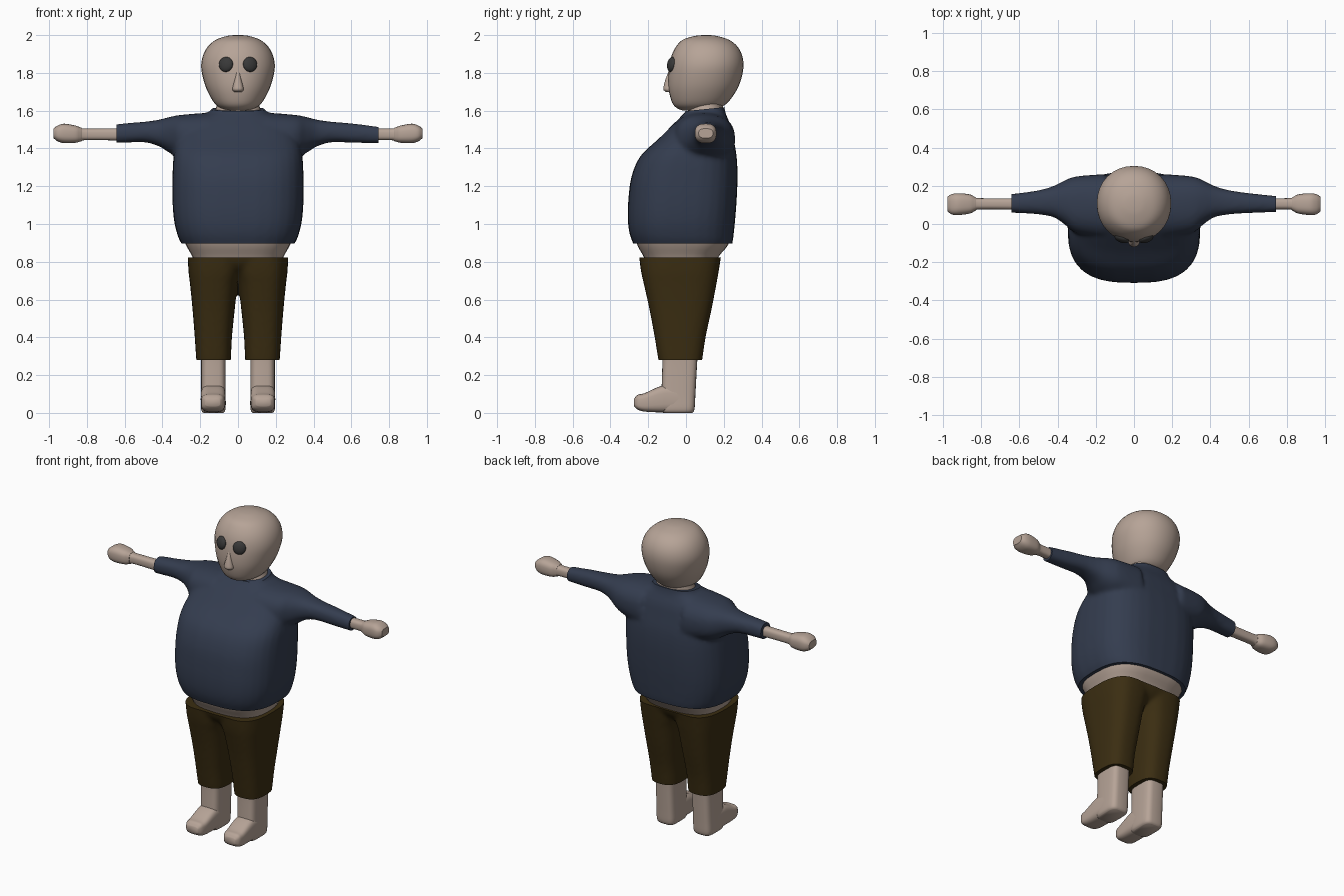
import bpy, bmesh, math
from mathutils import Vector

if "Cube" in bpy.data.objects:
    bpy.data.objects.remove(bpy.data.objects["Cube"])


def material(name, rgb):
    m = bpy.data.materials.new(name)
    m.diffuse_color = (*rgb, 1)
    m.use_nodes = True
    m.node_tree.nodes["Principled BSDF"].inputs["Base Color"].default_value = m.diffuse_color
    return m


SKIN = material("skin", (0.47, 0.37, 0.31))
NAVY = material("navy", (0.034, 0.046, 0.078))
BROWN = material("brown", (0.044, 0.027, 0.006))
DARK = material("dark", (0.04, 0.04, 0.04))


def spline(rows, steps):
    """Catmull-Rom interpolation through the ring rows."""
    out = []
    for i in range(len(rows) - 1):
        p = [rows[max(0, min(len(rows) - 1, i + k))] for k in (-1, 0, 1, 2)]
        for s in range(steps):
            t = s / steps
            out.append([b + 0.5 * t * (c - a + t * (2*a - 5*b + 4*c - d + t * (3*(b - c) + d - a)))
                        for a, b, c, d in zip(*p)])
    return out + [list(rows[-1])]


def loft(bm, axis, rows, n=2.5, side=1, steps=4, segs=32):
    """Capped loft; each row is (position on axis, a0, a1, b0, b1)."""
    rings = []
    for t, a0, a1, b0, b1 in spline(rows, steps):
        ring = []
        for k in range(segs):
            th = math.tau * k / segs
            c, s = math.cos(th), math.sin(th)
            a = (a0 + a1) / 2 + (a1 - a0) / 2 * math.copysign(abs(c) ** (2 / n), c)
            b = (b0 + b1) / 2 + (b1 - b0) / 2 * math.copysign(abs(s) ** (2 / n), s)
            x, y, z = {"x": (t, a, b), "y": (a, t, b), "z": (a, b, t)}[axis]
            ring.append(bm.verts.new((x * side, y, z)))
        rings.append(ring)
    for r, q in zip(rings, rings[1:]):
        for k in range(segs):
            j = (k + 1) % segs
            bm.faces.new((r[k], r[j], q[j], q[k]))
    bm.faces.new(rings[0])
    bm.faces.new(rings[-1])


def finish(name, bm, mat, angle=45):
    bmesh.ops.recalc_face_normals(bm, faces=bm.faces[:])
    me = bpy.data.meshes.new(name)
    bm.to_mesh(me)
    bm.free()
    ob = bpy.data.objects.new(name, me)
    bpy.context.collection.objects.link(ob)
    me.materials.append(mat)
    bpy.ops.object.select_all(action="DESELECT")
    ob.select_set(True)
    bpy.context.view_layer.objects.active = ob
    bpy.ops.object.shade_smooth_by_angle(angle=math.radians(angle))
    return ob


def garment(name, bm, mat, cuts):
    """Fuse overlapping lofts into one cloth surface and trim it at the hems."""
    ob = finish(name + "_raw", bm, mat)
    rm = ob.modifiers.new("fuse", "REMESH")
    rm.mode, rm.voxel_size = "VOXEL", 0.012
    sm = ob.modifiers.new("soften", "SMOOTH")
    sm.factor, sm.iterations = 0.5, 8
    dg = bpy.context.evaluated_depsgraph_get()
    dg.update()
    ev = ob.evaluated_get(dg)
    out = bmesh.new()
    out.from_mesh(ev.to_mesh())
    ev.to_mesh_clear()
    bpy.data.objects.remove(ob)
    for co, no in cuts:
        bmesh.ops.bisect_plane(out, geom=out.verts[:] + out.edges[:] + out.faces[:],
                               plane_co=co, plane_no=no, clear_outer=True)
        bmesh.ops.holes_fill(out, edges=[e for e in out.edges if e.is_boundary], sides=0)
    return finish(name, out, mat)


def sym(rows):
    """Rows (z, half width, y0, y1) to symmetric loft rows."""
    return [(z, -w, w, y0, y1) for z, w, y0, y1 in rows]


# Shirt: torso plus sleeves
bm = bmesh.new()
loft(bm, "z", sym([(.80, .24, -.24, .22), (.90, .302, -.281, .246), (.95, .323, -.299, .253),
                   (1.02, .339, -.308, .26), (1.12, .347, -.306, .268), (1.25, .347, -.289, .273),
                   (1.36, .341, -.241, .268), (1.45, .32, -.146, .252), (1.52, .28, -.076, .237),
                   (1.57, .21, -.026, .216), (1.60, .145, 0, .206), (1.66, .12, .02, .2)]), n=2.8)
for s in (1, -1):
    loft(bm, "x", [(.15, -.08, .262, 1.30, 1.59), (.30, -.05, .25, 1.345, 1.578),
                   (.36, -.005, .23, 1.375, 1.567), (.42, .035, .20, 1.412, 1.552),
                   (.50, .05, .177, 1.433, 1.541), (.62, .058, .16, 1.429, 1.531),
                   (.80, .063, .142, 1.428, 1.507)], n=2.4, side=s)
garment("shirt", bm, NAVY, [((0, 0, .897), (0, 0, -1)), ((0, .1, 1.608), (0, -.1, 1)),
                            ((.745, 0, 0), (1, 0, 0)), ((-.642, 0, 0), (-1, 0, 0))])

# Trousers: two legs joined at the hip
bm = bmesh.new()
loft(bm, "z", sym([(.70, .12, -.10, .05), (.76, .225, -.21, .145), (.82, .264, -.248, .185),
                   (.90, .27, -.26, .2)]), n=2.7)
for s in (1, -1):
    loft(bm, "z", [(.20, .046, .213, -.125, .07), (.28, .038, .221, -.146, .086),
                   (.40, .032, .229, -.166, .104), (.55, .017, .241, -.194, .136),
                   (.68, .001, .254, -.223, .161), (.76, -.02, .263, -.24, .175),
                   (.90, -.03, .269, -.257, .197)], n=2.8, side=s)
garment("trousers", bm, BROWN, [((0, 0, .823), (0, 0, 1)), ((0, 0, .28), (0, 0, -1))])

# Belly between shirt and trousers
bm = bmesh.new()
loft(bm, "z", sym([(.78, .225, -.205, .155), (.83, .243, -.226, .175), (.90, .28, -.262, .228),
                   (1.0, .31, -.28, .24)]), n=2.8)
finish("belly", bm, SKIN)

# Head and neck
bm = bmesh.new()
loft(bm, "z", sym([(1.602, .05, -.02, .12), (1.613, .09, -.047, .17), (1.64, .125, -.072, .218),
                   (1.70, .16, -.09, .263), (1.76, .182, -.095, .29), (1.83, .195, -.09, .304),
                   (1.89, .186, -.077, .298), (1.94, .159, -.052, .272), (1.975, .117, -.018, .228),
                   (1.995, .06, .045, .165), (2.0, .02, .09, .125)]), n=2.1)
finish("head", bm, SKIN)
bm = bmesh.new()
loft(bm, "z", sym([(1.53, .15, -.01, .2), (1.60, .122, .012, .197), (1.64, .112, .02, .197),
                   (1.70, .115, .03, .21)]), n=2.2)
finish("neck", bm, SKIN)

# Nose wedge
bm = bmesh.new()
loft(bm, "z", sym([(1.70, .022, -.108, -.06), (1.712, .03, -.12, -.06), (1.735, .026, -.117, -.06),
                   (1.77, .017, -.107, -.06), (1.81, .01, -.092, -.06)]), n=2.2, segs=16)
finish("nose", bm, SKIN)

for s, tag in ((1, "left"), (-1, "right")):
    # Eyes
    bm = bmesh.new()
    bmesh.ops.create_uvsphere(bm, u_segments=24, v_segments=16, radius=1)
    eye = finish(tag + "_eye", bm, DARK)
    eye.scale = (.039, .02, .04)
    eye.location = (.064 * s, -.077, 1.845)
    eye.rotation_euler = (math.radians(-10), 0, math.radians(20 * s))

    # Forearm with mitten hand
    bm = bmesh.new()
    loft(bm, "x", [(.58, .075, .135, 1.442, 1.507), (.80, .077, .135, 1.444, 1.505),
                   (.83, .07, .14, 1.438, 1.51), (.86, .055, .155, 1.43, 1.521),
                   (.92, .047, .161, 1.428, 1.531), (.955, .05, .156, 1.438, 1.521),
                   (.977, .067, .143, 1.455, 1.505)], n=2.7, side=s)
    finish(tag + "_hand", bm, SKIN)

    # Shin and foot
    bm = bmesh.new()
    loft(bm, "z", [(.40, .06, .20, -.13, .07), (.28, .065, .195, -.125, .06),
                   (.10, .065, .195, -.13, .05), (.02, .066, .195, -.13, .045),
                   (0, .078, .183, -.12, .033)], n=4, side=s)
    finish(tag + "_shin", bm, SKIN)
    bm = bmesh.new()
    loft(bm, "y", [(0, .066, .194, .003, .15), (-.10, .065, .197, .003, .148),
                   (-.15, .066, .197, .003, .136), (-.22, .07, .195, .007, .104),
                   (-.255, .078, .19, .017, .096), (-.275, .095, .172, .035, .075)], n=3.5, side=s)
    finish(tag + "_foot", bm, SKIN)
